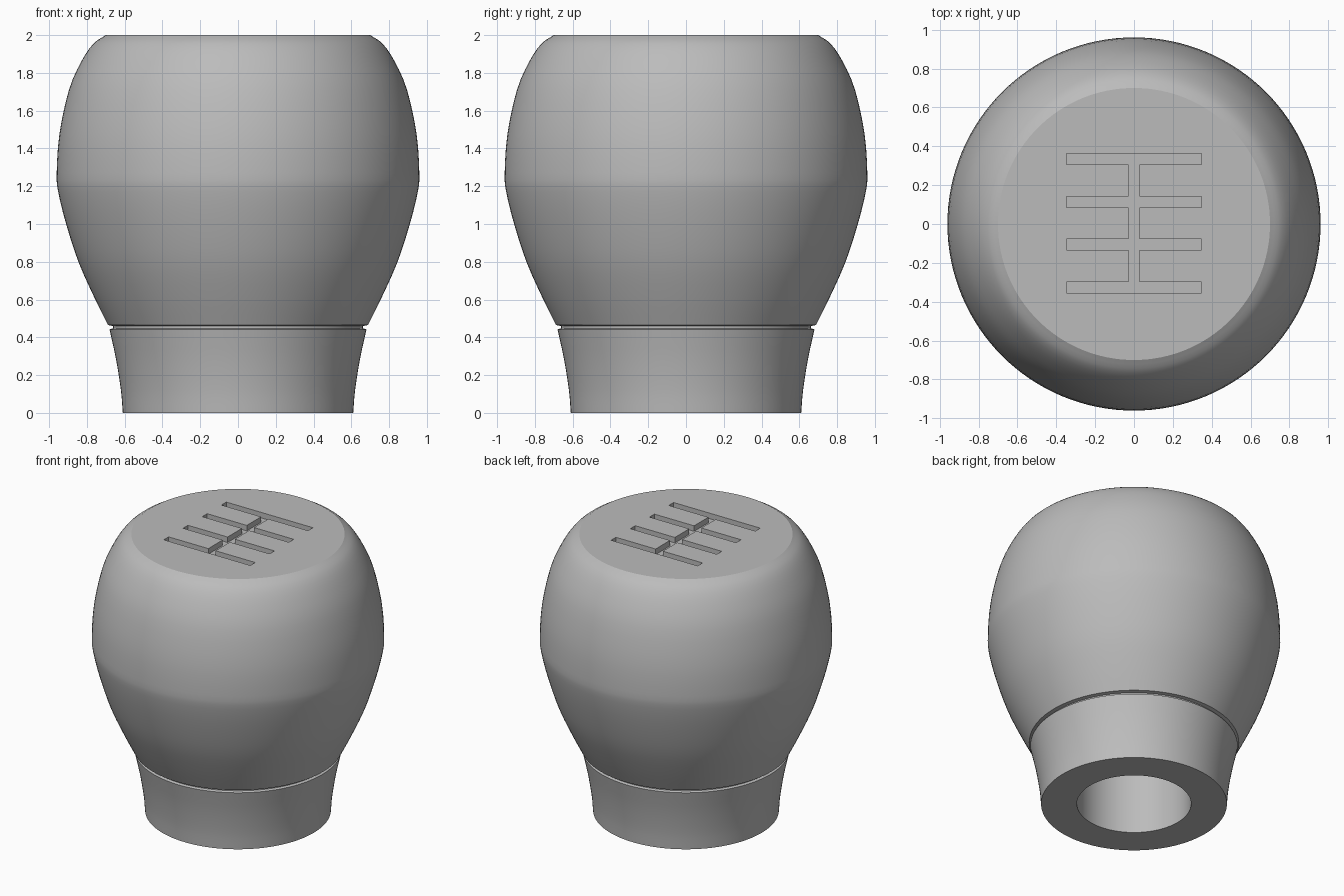
import bpy, bmesh, math
from mathutils import Vector

if "Cube" in bpy.data.objects:
    bpy.data.objects.remove(bpy.data.objects["Cube"])

SEGMENTS = 128

# Single satin grey
grey = bpy.data.materials.new("grey")
grey.use_nodes = True
colour = (0.5, 0.5, 0.5, 1)
grey.diffuse_color = colour
grey.node_tree.nodes["Principled BSDF"].inputs["Base Color"].default_value = colour


def make_object(name, bm):
    bmesh.ops.recalc_face_normals(bm, faces=bm.faces)
    mesh = bpy.data.meshes.new(name)
    bm.to_mesh(mesh)
    bm.free()
    mesh.materials.append(grey)
    obj = bpy.data.objects.new(name, mesh)
    bpy.context.collection.objects.link(obj)
    return obj


def smooth_curve(points, steps=3):
    """Catmull-Rom curve through (radius, height) points."""
    p = [Vector(q) for q in points]
    p = [2 * p[0] - p[1]] + p + [2 * p[-1] - p[-2]]
    out = []
    for a, b, c, d in zip(p, p[1:], p[2:], p[3:]):
        for i in range(steps):
            t = i / steps
            out.append(0.5 * (2 * b + (c - a) * t + (2 * a - 5 * b + 4 * c - d) * t**2
                              + (3 * b - a - 3 * c + d) * t**3))
    return out + [p[-2]]


def lathe(name, profile):
    """Revolve a profile about z and cap both ends with flat discs."""
    bm = bmesh.new()
    rings = []
    for r, z in profile:
        rings.append([bm.verts.new((r * math.cos(a), r * math.sin(a), z))
                      for a in (math.tau * i / SEGMENTS for i in range(SEGMENTS))])
    for low, high in zip(rings, rings[1:]):
        for i in range(SEGMENTS):
            j = (i + 1) % SEGMENTS
            bm.faces.new((low[i], low[j], high[j], high[i]))
    bm.faces.new(rings[0])
    bm.faces.new(rings[-1])
    return make_object(name, bm)


# Knob: blind bore, flared collar, groove, bulging grip, flat top
bore = [(0.375, 1.2), (0.375, 0)]
collar = smooth_curve([(0.61, 0), (0.62, 0.12), (0.645, 0.28), (0.68, 0.442)])
groove = [(0.662, 0.448), (0.662, 0.46)]
grip = smooth_curve([(0.688, 0.465), (0.765, 0.62), (0.845, 0.8), (0.91, 1.0),
                     (0.952, 1.17), (0.96, 1.27), (0.945, 1.48), (0.895, 1.71),
                     (0.83, 1.86), (0.765, 1.955), (0.70, 2.0)])
knob = lathe("gear_knob", bore + collar + groove + grip)

# Slot cutter: outline of a central spine with four crossbars
ARM, SPINE, HALF, DEPTH = 0.347, 0.029, 0.028, 0.04
right_side = []
for row in (-0.326, -0.106, 0.114, 0.334):
    right_side += [(SPINE, row - HALF), (ARM, row - HALF), (ARM, row + HALF), (SPINE, row + HALF)]
right_side = right_side[1:-1]
outline = right_side + [(-x, y) for x, y in reversed(right_side)]
bm = bmesh.new()
floor = bm.faces.new([bm.verts.new((x, y, 2 - DEPTH)) for x, y in outline])
lifted = bmesh.ops.extrude_face_region(bm, geom=[floor], use_keep_orig=True)["geom"]
bmesh.ops.translate(bm, vec=(0, 0, 0.2),
                    verts=[v for v in lifted if isinstance(v, bmesh.types.BMVert)])
cutter = make_object("slot_cutter", bm)
cutter.hide_render = True

# Engrave the shift pattern, then smooth the curved surfaces
bpy.context.view_layer.objects.active = knob
knob.select_set(True)
cut = knob.modifiers.new("shift_pattern", "BOOLEAN")
cut.operation = "DIFFERENCE"
cut.solver = "EXACT"
cut.object = cutter
bpy.ops.object.modifier_apply(modifier=cut.name)
bpy.data.objects.remove(cutter)
bpy.ops.object.shade_smooth_by_angle(angle=math.radians(25))
